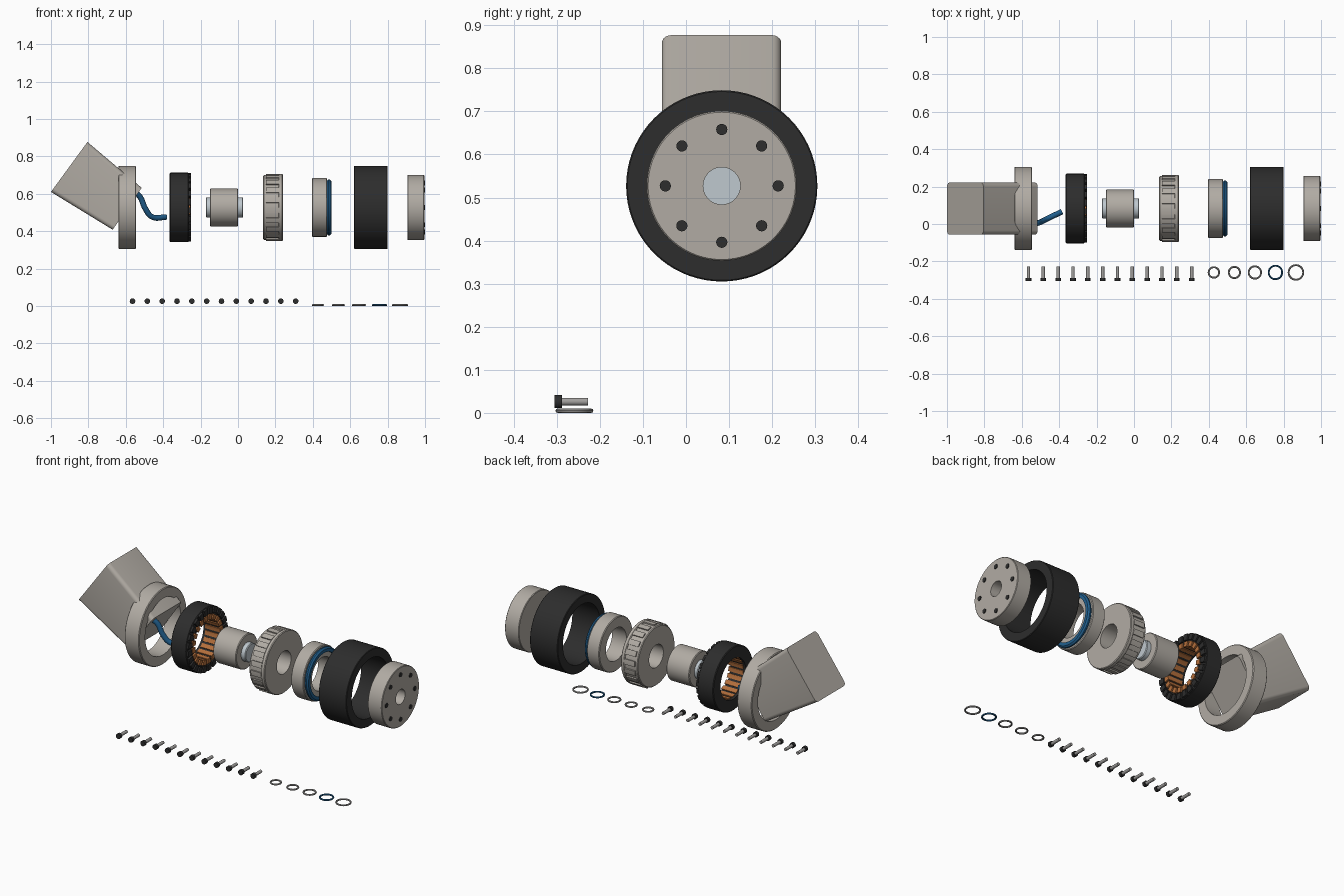
import bpy, bmesh
from math import cos, sin, pi, radians
from mathutils import Vector

cube = bpy.data.objects.get("Cube")
if cube:
    bpy.data.objects.remove(cube)

AXIS_Y, AXIS_Z = 0.083, 0.527


def material(name, rgb):
    m = bpy.data.materials.new(name)
    m.use_nodes = True
    m.diffuse_color = (*rgb, 1)
    bsdf = m.node_tree.nodes["Principled BSDF"]
    bsdf.inputs["Base Color"].default_value = (*rgb, 1)
    bsdf.inputs["Roughness"].default_value = 0.6
    return m


GREY = material("warm grey metal", (0.44, 0.41, 0.37))
BLACK = material("black rubber", (0.026, 0.026, 0.026))
BLUE = material("blue seal", (0.015, 0.115, 0.27))
COPPER = material("copper winding", (0.46, 0.16, 0.045))
STEEL = material("pale steel", (0.52, 0.58, 0.62))
SCREW = material("screw steel", (0.36, 0.35, 0.34))


def finish(name, bm, mat, smooth=True):
    bmesh.ops.recalc_face_normals(bm, faces=bm.faces)
    me = bpy.data.meshes.new(name)
    bm.to_mesh(me)
    bm.free()
    me.materials.append(mat)
    ob = bpy.data.objects.new(name, me)
    bpy.context.collection.objects.link(ob)
    if smooth:
        bpy.ops.object.select_all(action='DESELECT')
        ob.select_set(True)
        bpy.context.view_layer.objects.active = ob
        bpy.ops.object.shade_smooth_by_angle(angle=radians(35))
    return ob


def on_axis(x, r, a, cy=AXIS_Y, cz=AXIS_Z):
    return Vector((x, cy + r * cos(a), cz + r * sin(a)))


def lathe(name, profile, mat, n=72, place=on_axis):
    """Revolve a closed loop of (along, radius) points; zero radii become poles."""
    bm = bmesh.new()
    rings = [[bm.verts.new(place(x, r, 2 * pi * i / n)) for i in range(n)]
             for x, r in profile]
    for k, a in enumerate(rings):
        b = rings[(k + 1) % len(rings)]
        if profile[k][1] == 0 == profile[(k + 1) % len(rings)][1]:
            continue
        for i in range(n):
            j = (i + 1) % n
            bm.faces.new((a[i], a[j], b[j], b[i]))
    bmesh.ops.remove_doubles(bm, verts=bm.verts, dist=1e-5)
    return finish(name, bm, mat)


def ring(name, x0, x1, r_out, r_in, mat, c=0.004):
    """Chamfered ring, or a solid disc when r_in is zero."""
    return lathe(name, [(x0, r_in), (x0, r_out - c), (x0 + c, r_out),
                        (x1 - c, r_out), (x1, r_out - c), (x1, r_in)], mat)


def sectors(name, count, x0, x1, r0, r1, fill, mat, steps=3):
    """Evenly spaced curved blocks around the main axis."""
    bm = bmesh.new()
    pitch = 2 * pi / count
    for k in range(count):
        rows = []
        for s in range(steps + 1):
            a = pitch * (k + fill * s / steps)
            rows.append([bm.verts.new(on_axis(x, r, a))
                         for x, r in ((x0, r0), (x0, r1), (x1, r1), (x1, r0))])
        bm.faces.new(rows[0])
        bm.faces.new(rows[-1])
        for a, b in zip(rows, rows[1:]):
            for i in range(4):
                j = (i + 1) % 4
                bm.faces.new((a[i], a[j], b[j], b[i]))
    return finish(name, bm, mat)


# Tilted tapered arm with rounded long edges
bm = bmesh.new()
outline = [(-1.0, 0.61), (-0.805, 0.877), (-0.515, 0.632), (-0.67, 0.408)]
sides = [[bm.verts.new((x, y, z)) for x, z in outline] for y in (-0.056, 0.221)]
for s in sides:
    bm.faces.new(s)
for i in range(4):
    j = (i + 1) % 4
    bm.faces.new((sides[0][i], sides[0][j], sides[1][j], sides[1][i]))
long_edges = [bm.edges.new((s[a], s[b])) if not bm.edges.get((s[a], s[b]))
              else bm.edges.get((s[a], s[b])) for s in sides for a, b in ((1, 2), (3, 0))]
bmesh.ops.bevel(bm, geom=long_edges, offset=0.022, segments=5, profile=0.5,
                affect='EDGES')
finish("tilted_arm", bm, GREY)

# Mounting flange
ring("arm_flange", -0.64, -0.545, 0.222, 0.165, GREY)

# Cable
curve = bpy.data.curves.new("cable", 'CURVE')
curve.dimensions = '3D'
curve.bevel_depth = 0.015
curve.bevel_resolution = 4
curve.use_fill_caps = True
path = [(-0.56, -0.02, 0.615), (-0.525, 0.0, 0.585), (-0.495, 0.012, 0.52),
        (-0.46, 0.03, 0.477), (-0.385, 0.066, 0.475)]
spline = curve.splines.new('BEZIER')
spline.bezier_points.add(len(path) - 1)
for p, co in zip(spline.bezier_points, path):
    p.co = co
    p.handle_left_type = p.handle_right_type = 'AUTO'
cable = bpy.data.objects.new("cable", curve)
bpy.context.collection.objects.link(cable)
curve.materials.append(BLUE)

# Stator with rim teeth and copper windings
ring("stator_ring", -0.365, -0.263, 0.186, 0.118, BLACK)
sectors("stator_teeth", 24, -0.264, -0.252, 0.148, 0.183, 0.7, BLACK)
sectors("stator_windings", 20, -0.35, -0.254, 0.113, 0.142, 0.68, COPPER)

# Rotor and shaft
ring("rotor", -0.15, 0.0, 0.101, 0, GREY)
ring("rotor_shaft", -0.172, 0.028, 0.054, 0, STEEL)

# Gear with raised rim pads
ring("gear_body", 0.135, 0.24, 0.173, 0.066, GREY)
ring("gear_edge", 0.216, 0.24, 0.18, 0.16, GREY)
sectors("gear_pads", 20, 0.15, 0.218, 0.165, 0.18, 0.55, GREY)

# Bearing hub with blue seal
ring("bearing_hub", 0.395, 0.476, 0.157, 0.095, GREY)
ring("bearing_lip", 0.47, 0.488, 0.13, 0.095, GREY)
ring("bearing_seal", 0.475, 0.499, 0.15, 0.124, BLUE, 0.008)

# Tyre
ring("tyre", 0.62, 0.8, 0.222, 0.172, BLACK, 0.003)

# Cover plate with screw recesses
ring("cover_plate", 0.905, 0.996, 0.174, 0.043, GREY, 0.003)
for k in range(8):
    c = on_axis(0, 0.131, k * pi / 4)
    lathe(f"cover_screw_{k + 1}", [(0.99, 0), (0.99, 0.013), (1.0, 0.013), (1.0, 0)],
          BLACK, 20, lambda x, r, a: on_axis(x, r, a, c.y, c.z))

# Row of loose screws lying along y
for k in range(12):
    x = -0.564 + k * 0.0793

    def lying(y, r, a):
        return Vector((x + r * cos(a), y, 0.026 + r * sin(a)))
    lathe(f"screw_head_{k + 1}", [(-0.305, 0), (-0.305, 0.015), (-0.288, 0.015),
                                  (-0.288, 0)], BLACK, 20, lying)
    lathe(f"screw_shank_{k + 1}", [(-0.289, 0), (-0.289, 0.009), (-0.228, 0.009),
                                   (-0.228, 0)], SCREW, 16, lying)

# Row of loose sealing rings lying flat
for k, r_out in enumerate((0.033, 0.035, 0.038, 0.041, 0.044)):
    x = 0.427 + k * 0.1097
    tube = 0.005
    section = [(tube + tube * sin(t * pi / 4), r_out - tube + tube * cos(t * pi / 4))
               for t in range(8)]
    lathe(f"seal_ring_{k + 1}", section, BLUE if k == 3 else SCREW, 32,
          lambda z, r, a: Vector((x + r * cos(a), -0.259 + r * sin(a), z)))
